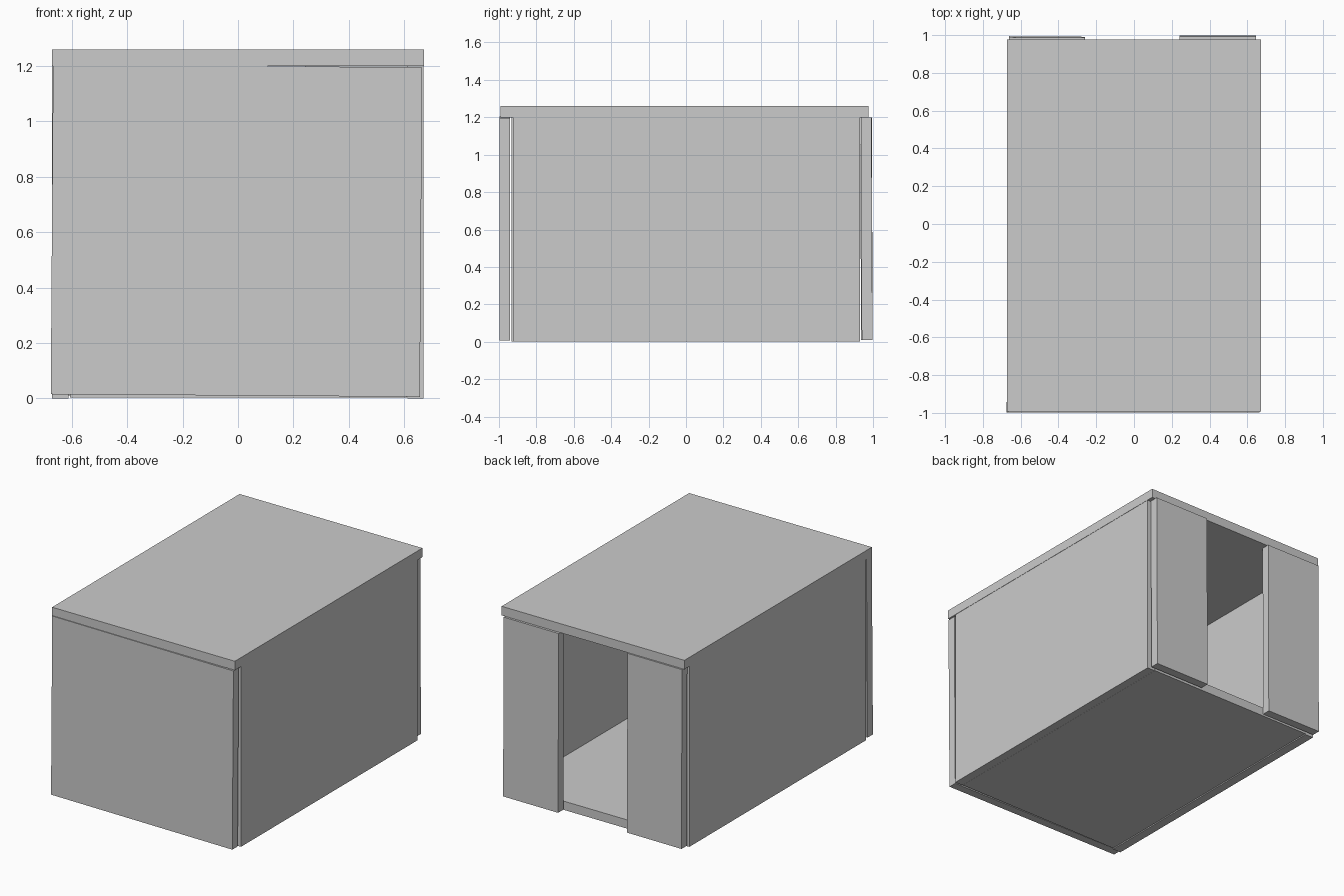
import bpy
from math import radians

if "Cube" in bpy.data.objects:
    bpy.data.objects.remove(bpy.data.objects["Cube"])


def panel(name, x, y, z, tilt=(0, 0, 0)):
    """Flat board spanning the given ranges, with a slight hand-placed tilt in degrees."""
    bpy.ops.mesh.primitive_cube_add(
        size=1, location=[(a + b) / 2 for a, b in (x, y, z)],
        rotation=[radians(t) for t in tilt])
    ob = bpy.context.object
    ob.name = name
    ob.scale = [b - a for a, b in (x, y, z)]
    return ob


# Roof and floor boards
panel("roof", (-0.672, 0.672), (-0.993, 0.977), (1.2, 1.26))
panel("floor", (-0.607, 0.61), (-0.925, 0.93), (0.002, 0.06))

# Long side walls
panel("left_wall", (-0.672, -0.613), (-0.933, 0.925), (0.0, 1.2))
panel("right_wall", (0.613, 0.67), (-0.925, 0.93), (0.0, 1.2))

# Full front wall, slightly askew
panel("front_wall", (-0.672, 0.661), (-0.998, -0.942), (0.01, 1.2), (0, 0.4, 0))

# Two narrow back walls either side of the doorway
panel("back_wall_left", (-0.663, -0.26), (0.935, 0.99), (0.01, 1.2), (0.25, 0, -0.4))
panel("back_wall_right", (0.242, 0.647), (0.938, 0.995), (0.01, 1.2), (0.25, 0, -0.2))
